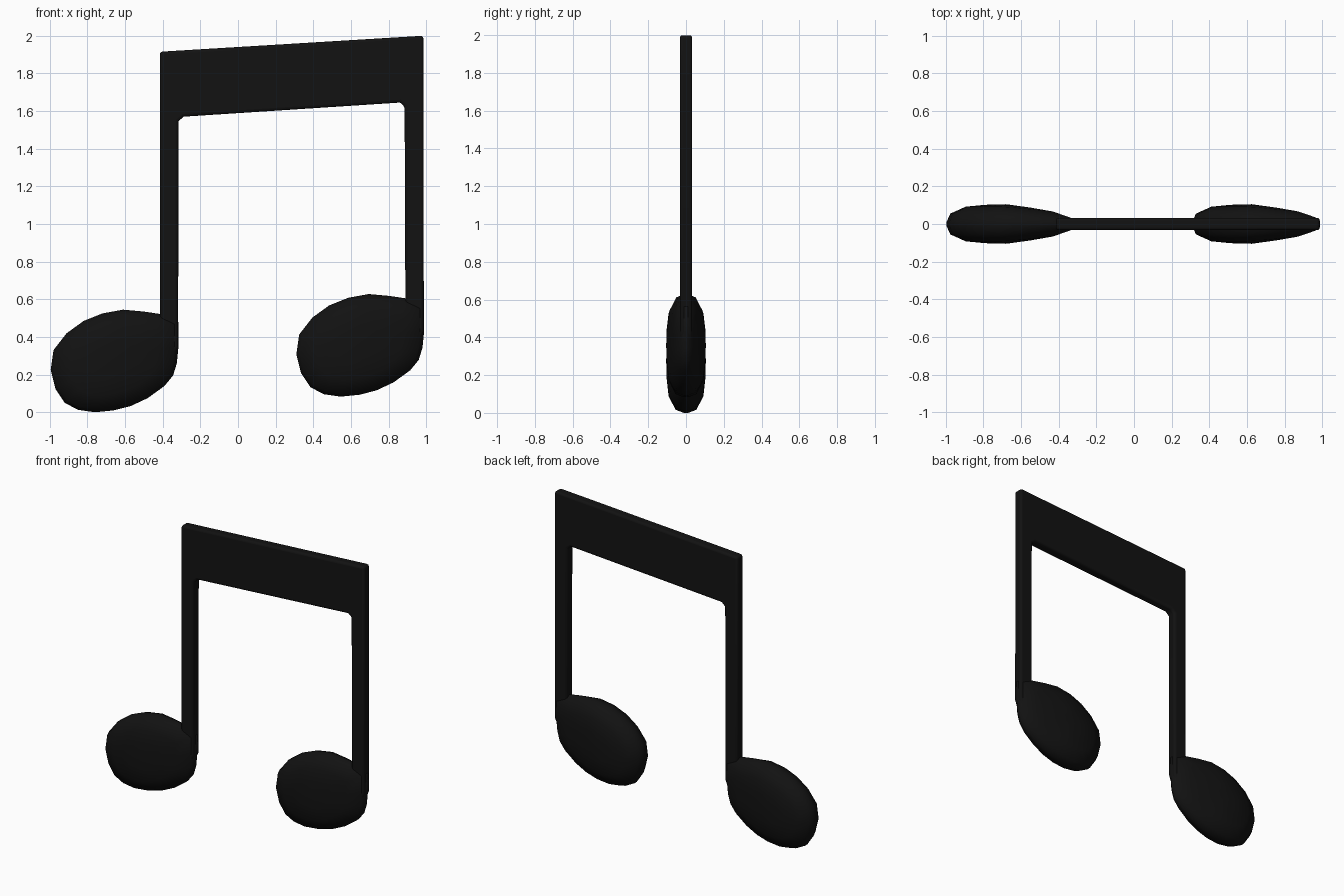
import bpy, bmesh
from math import radians

if "Cube" in bpy.data.objects:
    bpy.data.objects.remove(bpy.data.objects["Cube"])

SHIFT = (1.305, 0.083)  # second note relative to the first (x, z)

black = bpy.data.materials.new("black")
black.diffuse_color = (0.006, 0.006, 0.006, 1)
black.use_nodes = True
black.node_tree.nodes["Principled BSDF"].inputs["Base Color"].default_value = black.diffuse_color


def make_object(name, bm, angle):
    bmesh.ops.recalc_face_normals(bm, faces=bm.faces)
    mesh = bpy.data.meshes.new(name)
    bm.to_mesh(mesh)
    bm.free()
    ob = bpy.data.objects.new(name, mesh)
    bpy.context.collection.objects.link(ob)
    mesh.materials.append(black)
    bpy.context.view_layer.objects.active = ob
    ob.select_set(True)
    bpy.ops.object.shade_smooth_by_angle(angle=radians(angle))
    ob.select_set(False)
    return ob


# Note head outline in x, z
OUTLINE = [(-.415, .522), (-.50, .535), (-.61, .545), (-.72, .525), (-.82, .485),
           (-.91, .42), (-.98, .33), (-.995, .225), (-.97, .125), (-.92, .05),
           (-.85, .013), (-.76, 0), (-.66, .01), (-.57, .033), (-.48, .075),
           (-.39, .14), (-.345, .195), (-.325, .26), (-.316, .35), (-.316, .48)]
# Bulge of the head: (scale of outline, half thickness)
RINGS = [(.35, .102), (.68, .092), (.94, .055), (1, .012)]
CX, CZ = -.68, .275


def note_head(name, dx, dz):
    bm = bmesh.new()
    rings = []
    for side, rows in ((-1, RINGS), (1, RINGS[::-1])):
        for s, h in rows:
            ring = []
            for x, z in OUTLINE:
                u = (x - CX) * s
                # thinner towards the stem
                y = side * h * (1 - .4 * max(0, u) / .36)
                ring.append(bm.verts.new((CX + u + dx, y, CZ + (z - CZ) * s + dz)))
            rings.append(ring)
    n = len(OUTLINE)
    for a, b in zip(rings, rings[1:]):
        for i in range(n):
            j = (i + 1) % n
            bm.faces.new((a[i], a[j], b[j], b[i]))
    for ring, y in ((rings[0], -.105), (rings[-1], .105)):
        c = bm.verts.new((CX + dx, y, CZ + dz))
        for i in range(n):
            bm.faces.new((ring[i], ring[(i + 1) % n], c))
    make_object(name, bm, 60)


note_head("left_note_head", 0, 0)
note_head("right_note_head", *SHIFT)

# Two stems joined by the slanted beam, cut from one plate
FOOT = [(-.318, .35), (-.355, .26), (-.415, .26)]
right_foot = [(x + SHIFT[0], z + SHIFT[1]) for x, z in FOOT]
profile = ([(-.415, 1.915), (.985, 2.0)] + right_foot +
           [(.885, 1.625), (.86, 1.645), (-.29, 1.57), (-.316, 1.545)] + FOOT)
bm = bmesh.new()
face = bm.faces.new([bm.verts.new((x, -.033, z)) for x, z in profile])
ext = bmesh.ops.extrude_face_region(bm, geom=[face])
for v in ext["geom"]:
    if isinstance(v, bmesh.types.BMVert):
        v.co.y = .033
plate = make_object("stems_and_beam", bm, 50)
bevel = plate.modifiers.new("rounded_edges", 'BEVEL')
bevel.width = .015
bevel.segments = 3
bevel.limit_method = 'ANGLE'
bevel.angle_limit = radians(50)
